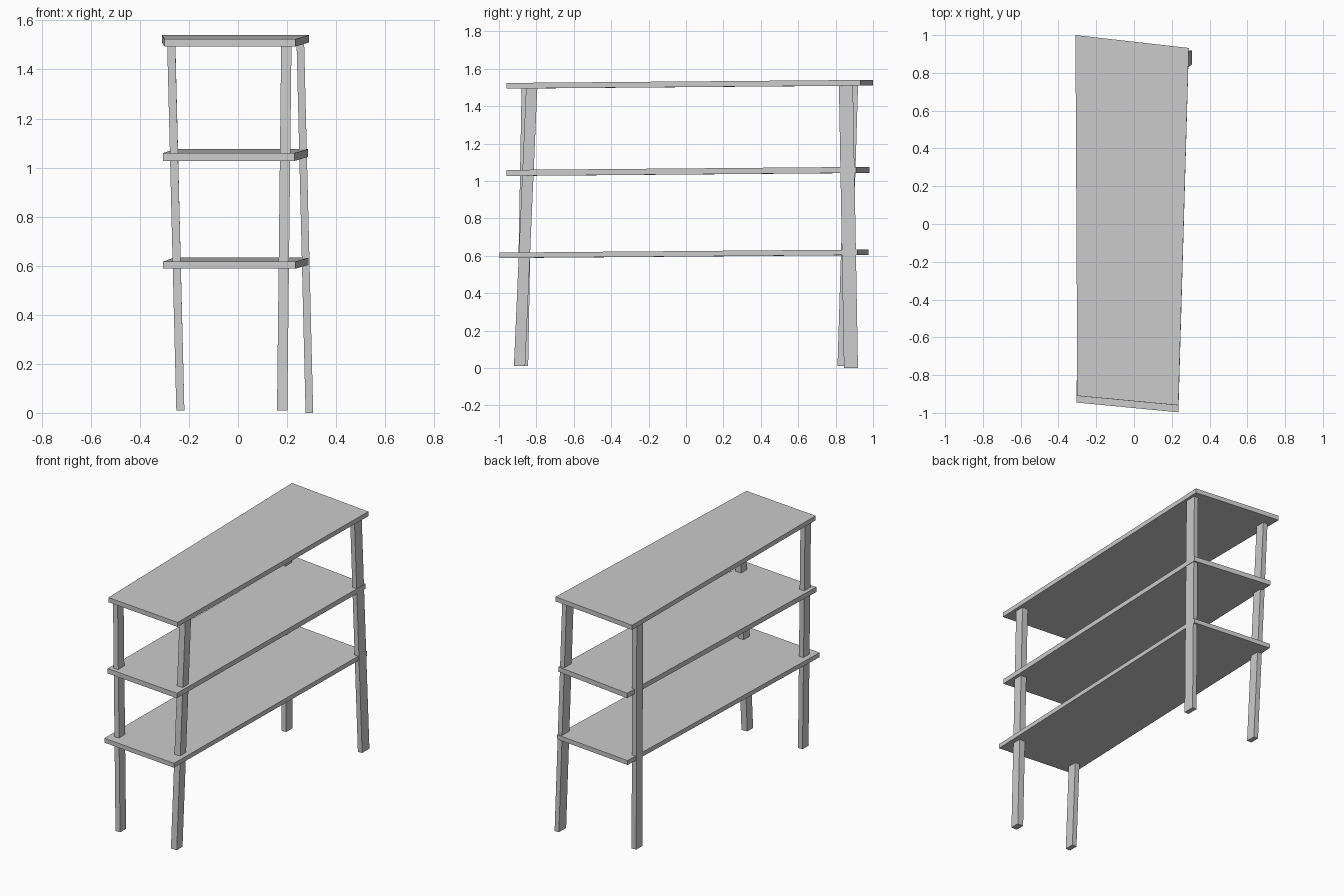
import bpy
import bmesh
from mathutils import Vector

cube = bpy.data.objects.get("Cube")
if cube:
    bpy.data.objects.remove(cube, do_unlink=True)

grey = bpy.data.materials.new("plain_grey")
grey.use_nodes = True
colour = (0.6, 0.6, 0.6, 1)
grey.diffuse_color = colour
grey.node_tree.nodes["Principled BSDF"].inputs["Base Color"].default_value = colour


def extrude_outline(name, outline, offset):
    """Flat-sided solid: a four-cornered outline swept along an offset."""
    bm = bmesh.new()
    face = bm.faces.new([bm.verts.new(point) for point in outline])
    swept = bmesh.ops.extrude_face_region(bm, geom=[face], use_keep_orig=True)
    moved = [item for item in swept["geom"] if isinstance(item, bmesh.types.BMVert)]
    bmesh.ops.translate(bm, verts=moved, vec=offset)
    bmesh.ops.recalc_face_normals(bm, faces=bm.faces)
    mesh = bpy.data.meshes.new(name)
    bm.to_mesh(mesh)
    bm.free()
    mesh.materials.append(grey)
    part = bpy.data.objects.new(name, mesh)
    bpy.context.collection.objects.link(part)
    return part


def shelf(name, front_z, back_z, thickness, front_left, front_right, back_right, back_left):
    """Skewed board rising slightly towards the back."""
    outline = [(*front_left, front_z), (*front_right, front_z),
               (*back_right, back_z), (*back_left, back_z)]
    extrude_outline(name, outline, Vector((0, 0, thickness)))


def leg(name, foot, head, width, depth):
    """Leaning post from the centre of its foot to the centre of its head."""
    foot, head = Vector(foot), Vector(head)
    corners = [(-1, -1), (1, -1), (1, 1), (-1, 1)]
    outline = [foot + Vector((sx * width / 2, sy * depth / 2, 0)) for sx, sy in corners]
    extrude_outline(name, outline, head - foot)


# Shelves
shelf("top_shelf", 1.494, 1.51, 0.03,
      (-0.30, -0.91), (0.235, -0.96), (0.29, 0.932), (-0.31, 1.0))
shelf("middle_shelf", 1.027, 1.043, 0.032,
      (-0.305, -0.91), (0.23, -0.96), (0.285, 0.91), (-0.26, 0.98))
shelf("lower_shelf", 0.588, 0.604, 0.029,
      (-0.305, -0.945), (0.235, -0.997), (0.29, 0.917), (-0.26, 0.975))

# Legs
leg("front_right_leg", (0.18, -0.89, 0.01), (0.197, -0.825, 1.497), 0.042, 0.06)
leg("front_left_leg", (-0.235, -0.875, 0.01), (-0.272, -0.848, 1.497), 0.033, 0.062)
leg("back_right_leg", (0.291, 0.882, 0), (0.254, 0.855, 1.515), 0.031, 0.075)
leg("back_left_leg", (-0.235, 0.842, 0.01), (-0.272, 0.888, 1.515), 0.033, 0.064)
